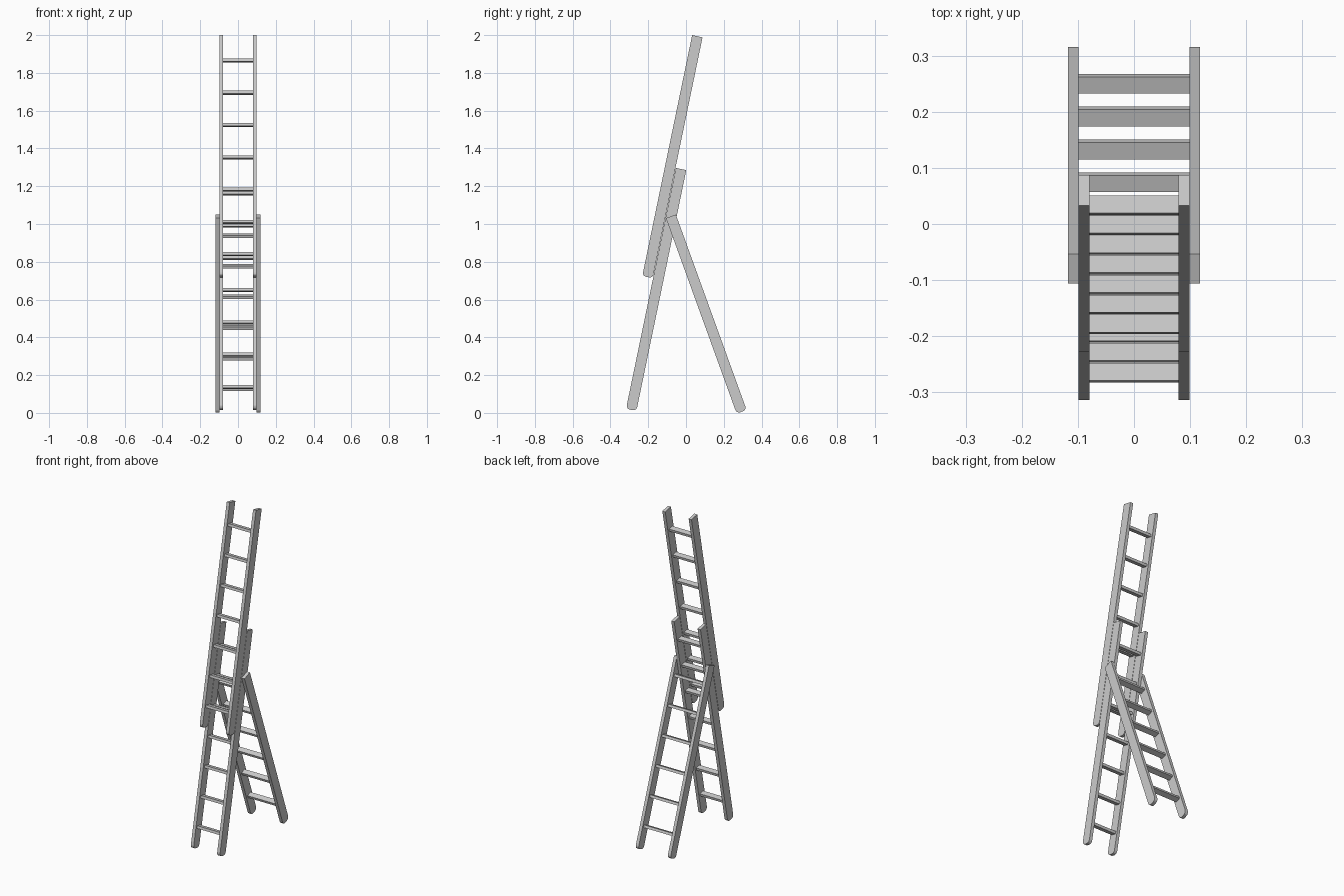
import bpy, bmesh
from math import radians, sin, cos, pi
from mathutils import Matrix, Vector

if "Cube" in bpy.data.objects:
    bpy.data.objects.remove(bpy.data.objects["Cube"])

RAIL_W, RAIL_T, FOOT_R = 0.056, 0.0195, 0.02


def finish(name, bm, foot, tilt):
    bmesh.ops.recalc_face_normals(bm, faces=bm.faces)
    mesh = bpy.data.meshes.new(name)
    bm.to_mesh(mesh)
    bm.free()
    ob = bpy.data.objects.new(name, mesh)
    bpy.context.collection.objects.link(ob)
    ob.location = (0, *foot)
    ob.rotation_euler.x = radians(tilt)
    return ob


def rails(name, foot, tilt, length, x_in):
    # side profile: square top, rounded foot; extruded sideways and mirrored
    h, r = RAIL_W / 2, FOOT_R
    pts = [(h, length), (-h, length)]
    for side, start in ((-1, pi), (1, 1.5 * pi)):
        for i in range(5):
            a = start + i * pi / 8
            pts.append((side * (h - r) + r * cos(a), r + r * sin(a)))
    bm = bmesh.new()
    face = bm.faces.new([bm.verts.new((x_in, y, z)) for y, z in pts])
    ext = bmesh.ops.extrude_face_region(bm, geom=[face])
    verts = [v for v in ext["geom"] if isinstance(v, bmesh.types.BMVert)]
    bmesh.ops.translate(bm, verts=verts, vec=(RAIL_T, 0, 0))
    # extrude_face_region keeps the source face, so the rail is closed
    ob = finish(name, bm, foot, tilt)
    ob.modifiers.new("mirror", 'MIRROR').use_clip = False


def rungs(name, foot, tilt, x_in, first, step, count):
    # flat treads set square to the rails
    bm = bmesh.new()
    for i in range(count):
        m = Matrix.Translation((0, 0, first + i * step))
        m = m @ Matrix.Diagonal(Vector((2 * x_in, 0.032, 0.0155, 1)))
        bmesh.ops.create_cube(bm, size=1, matrix=m)
    finish(name, bm, foot, tilt)


# name, foot (y, z), tilt, length, inner x, first rung, rung step, rung count
sections = [
    ("upper_section", (-0.204, 0.719), -11.7, 1.302, 0.079, 0.124, 0.1745, 7),
    ("lower_section", (-0.290, 0.016), -11.7, 1.302, 0.079, 0.124, 0.1745, 7),
    ("rear_support", (0.2945, 0.006), 19.9, 1.10, 0.0985, 0.131, 0.172, 6),
]
for name, foot, tilt, length, x_in, first, step, count in sections:
    rails(name + "_rails", foot, tilt, length, x_in)
    rungs(name + "_rungs", foot, tilt, x_in, first, step, count)
